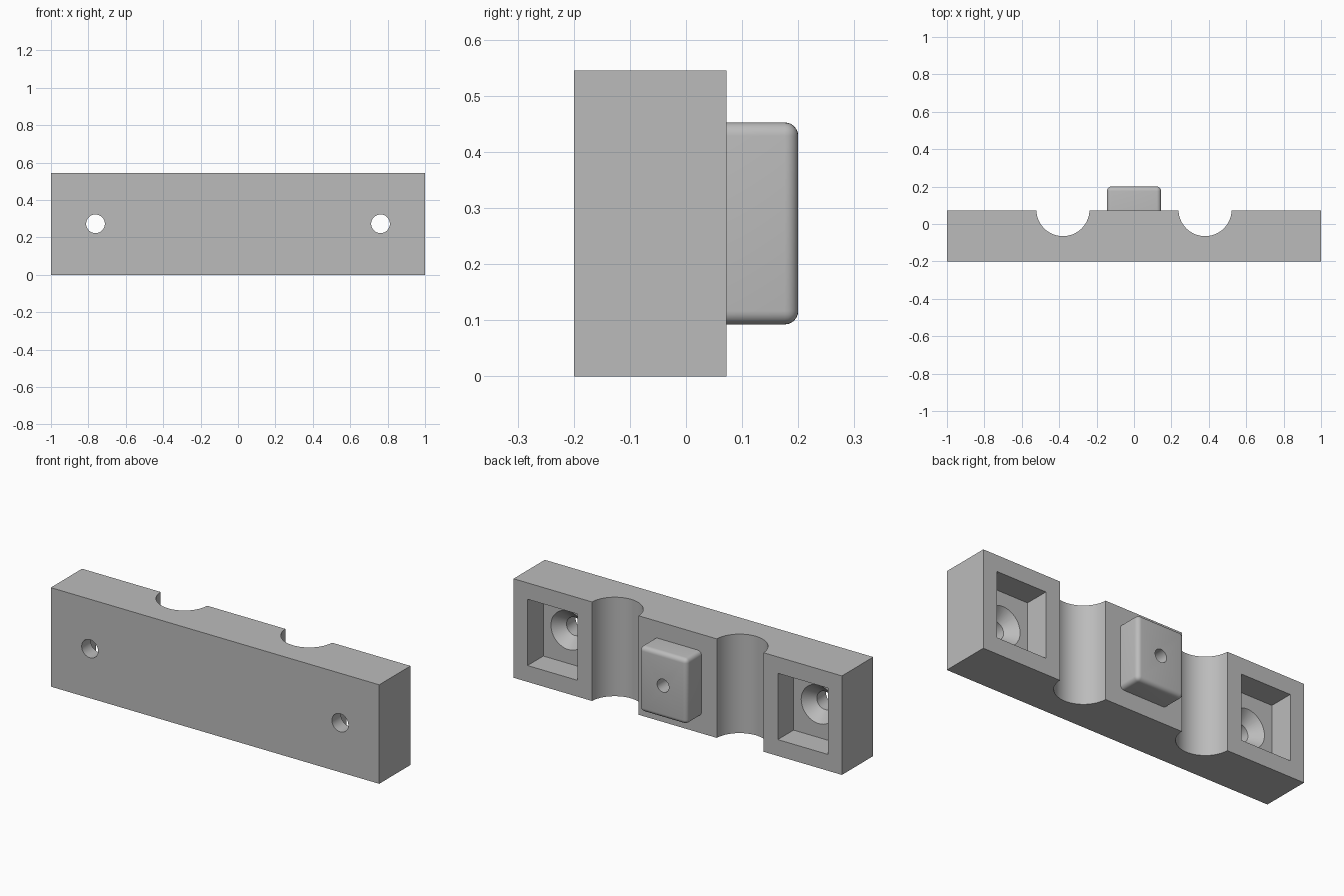
import bpy, bmesh, math
from mathutils import Matrix, Vector

if "Cube" in bpy.data.objects:
    bpy.data.objects.remove(bpy.data.objects["Cube"], do_unlink=True)

FRONT, BACK, HEIGHT = -0.2, 0.072, 0.545
MID = HEIGHT / 2
FLOOR = -0.065            # depth of grooves and pockets
GROOVE_X, GROOVE_R = 0.38, 0.142
SCREW_X = 0.762

grey = bpy.data.materials.new("plain_grey")
grey.use_nodes = True
colour = (0.5, 0.5, 0.5, 1)
grey.diffuse_color = colour
grey.node_tree.nodes["Principled BSDF"].inputs["Base Color"].default_value = colour


def make_object(name, bm):
    bmesh.ops.recalc_face_normals(bm, faces=bm.faces)
    mesh = bpy.data.meshes.new(name)
    bm.to_mesh(mesh)
    bm.free()
    mesh.materials.append(grey)
    obj = bpy.data.objects.new(name, mesh)
    bpy.context.collection.objects.link(obj)
    return obj


def box(name, x, y0, y1, width, height, bevel=0):
    bm = bmesh.new()
    place = Matrix.Translation((x, (y0 + y1) / 2, MID)) @ Matrix.Diagonal((width, y1 - y0, height, 1))
    bmesh.ops.create_cube(bm, size=1, matrix=place)
    if bevel:
        # round every edge except those around the base
        edges = [e for e in bm.edges if max(v.co.y for v in e.verts) > y1 - 0.001]
        bmesh.ops.bevel(bm, geom=edges, offset=bevel, segments=6, profile=0.5, affect='EDGES')
    return make_object(name, bm)


def lathe(name, x, profile, steps=48):
    """Closed solid turned about the y direction from (radius, y) points."""
    bm = bmesh.new()
    rings = []
    for r, y in profile:
        angles = [math.tau * i / steps for i in range(steps)]
        rings.append([bm.verts.new((x + r * math.cos(a), y, MID + r * math.sin(a))) for a in angles])
    for a, b in zip(rings, rings[1:]):
        for i in range(steps):
            j = (i + 1) % steps
            bm.faces.new((a[i], a[j], b[j], b[i]))
    bm.faces.new(rings[0])
    bm.faces.new(rings[-1])
    return make_object(name, bm)


def combine(target, other, operation):
    mod = target.modifiers.new(operation.title(), 'BOOLEAN')
    mod.operation, mod.solver, mod.object = operation, 'EXACT', other
    bpy.context.view_layer.objects.active = target
    bpy.ops.object.modifier_apply(modifier=mod.name)
    bpy.data.objects.remove(other, do_unlink=True)


# Block: plan outline with two round grooves, extruded upwards
outline = [(-1, BACK), (-1, FRONT), (1, FRONT), (1, BACK)]
groove_y = FLOOR + GROOVE_R
start = math.asin((groove_y - BACK) / GROOVE_R)
for cx in (GROOVE_X, -GROOVE_X):
    for i in range(33):
        a = -start - (math.pi - 2 * start) * i / 32
        outline.append((cx + GROOVE_R * math.cos(a), groove_y + GROOVE_R * math.sin(a)))
bm = bmesh.new()
base = bm.faces.new([bm.verts.new((x, y, 0)) for x, y in outline])
top = bmesh.ops.extrude_face_region(bm, geom=[base])["geom"]
bmesh.ops.translate(bm, vec=Vector((0, 0, HEIGHT)),
                    verts=[v for v in top if isinstance(v, bmesh.types.BMVert)])
block = make_object("grooved_mounting_block", bm)

# Rounded locating tab on the back, with a blind hole
combine(block, box("locating_tab", 0, 0.03, 0.2, 0.29, 0.36, 0.024), 'UNION')
combine(block, lathe("tab_hole_cutter", 0, [(0.036, FLOOR), (0.036, 0.3)]), 'DIFFERENCE')

# Square pockets with countersunk screw holes
for side in (-1, 1):
    x = side * SCREW_X
    combine(block, box("pocket_cutter", x, FLOOR, 0.15, 0.305, 0.365), 'DIFFERENCE')
    screw = [(0.05, FRONT - 0.1), (0.05, FLOOR - 0.056), (0.106, FLOOR), (0.106, FLOOR + 0.03)]
    combine(block, lathe("screw_cutter", x, screw), 'DIFFERENCE')

bpy.ops.object.select_all(action='DESELECT')
block.select_set(True)
bpy.context.view_layer.objects.active = block
bpy.ops.object.shade_smooth_by_angle(angle=math.radians(30))
